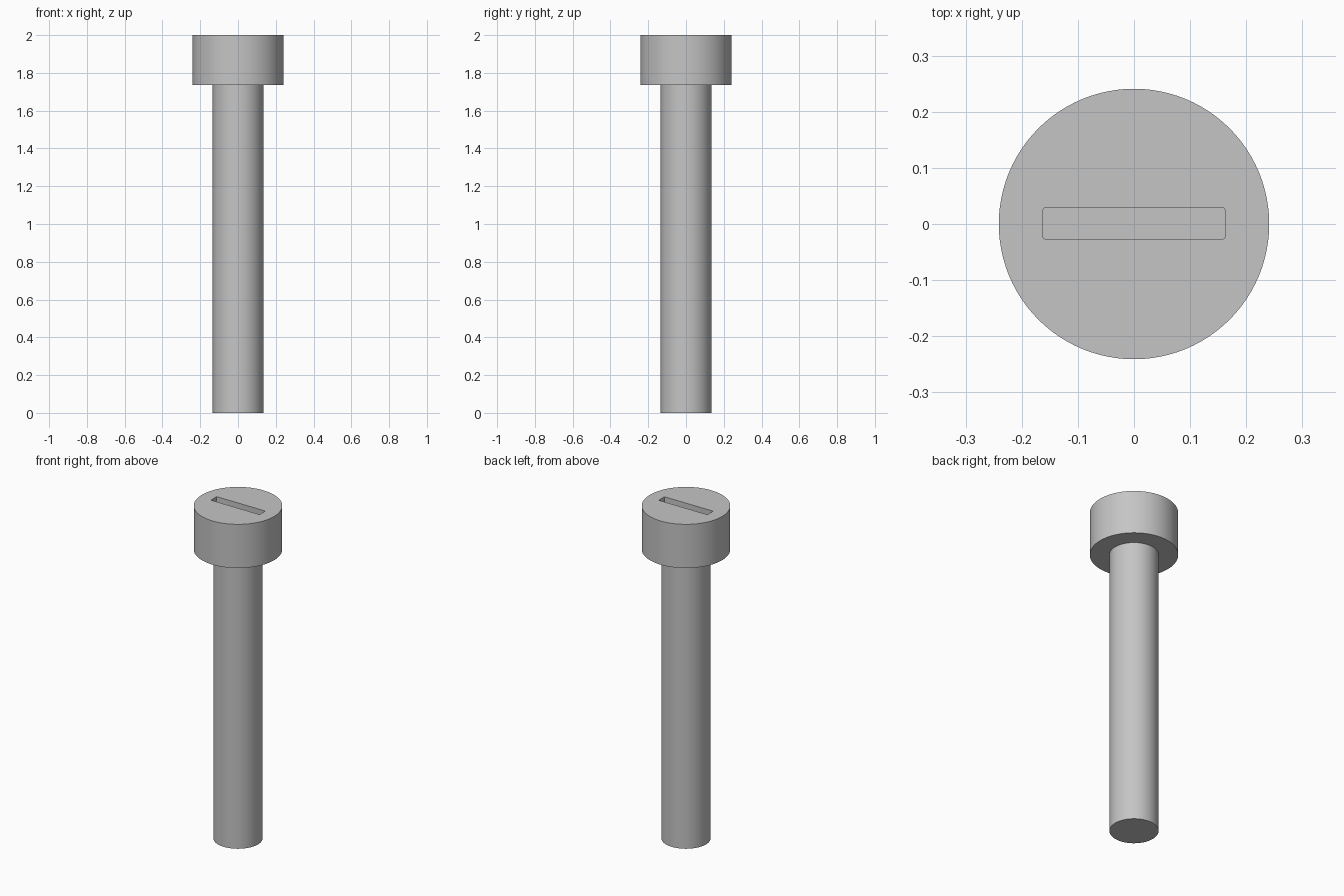
import bpy, math

cube = bpy.data.objects.get("Cube")
if cube:
    bpy.data.objects.remove(cube, do_unlink=True)

SIDES = 96
HEIGHT = 2.0
HEAD_BOTTOM = 1.737
SLOT_DEPTH = 0.1

steel = bpy.data.materials.new("grey_steel")
steel.use_nodes = True
colour = (0.56, 0.56, 0.56, 1)
steel.diffuse_color = colour
steel.node_tree.nodes["Principled BSDF"].inputs["Base Color"].default_value = colour


def cylinder(name, radius, bottom, top):
    bpy.ops.mesh.primitive_cylinder_add(
        vertices=SIDES, radius=radius, depth=top - bottom,
        location=(0, 0, (bottom + top) / 2))
    obj = bpy.context.object
    obj.name = name
    obj.data.materials.append(steel)
    return obj


# Shaft and head
shaft = cylinder("shaft", 0.134, 0, HEAD_BOTTOM)
head = cylinder("head", 0.241, HEAD_BOTTOM, HEIGHT)

# Slot cutter with slightly rounded upright corners
bpy.ops.mesh.primitive_cube_add(size=1, location=(0, 0.001, HEIGHT))
cutter = bpy.context.object
cutter.name = "slot_cutter"
cutter.dimensions = (0.324, 0.055, SLOT_DEPTH * 2)
bpy.ops.object.transform_apply(location=False, rotation=False, scale=True)
cutter.data.materials.append(steel)
weights = cutter.data.attributes.new("bevel_weight_edge", "FLOAT", "EDGE")
for edge in cutter.data.edges:
    a, b = (cutter.data.vertices[i].co for i in edge.vertices)
    weights.data[edge.index].value = 1.0 if abs(a.z - b.z) > SLOT_DEPTH else 0.0
bevel = cutter.modifiers.new("rounded_corners", "BEVEL")
bevel.limit_method = "WEIGHT"
bevel.width = 0.003
bevel.segments = 2

# Cut the driver slot into the head
cut = head.modifiers.new("slot", "BOOLEAN")
cut.operation = "DIFFERENCE"
cut.solver = "EXACT"
cut.object = cutter
bpy.ops.object.select_all(action="DESELECT")
head.select_set(True)
bpy.context.view_layer.objects.active = head
bpy.ops.object.modifier_apply(modifier=cut.name)
bpy.data.objects.remove(cutter, do_unlink=True)

# Smooth round walls, crisp rims
for obj in (shaft, head):
    bpy.ops.object.select_all(action="DESELECT")
    obj.select_set(True)
    bpy.context.view_layer.objects.active = obj
    bpy.ops.object.shade_smooth_by_angle(angle=math.radians(30))
